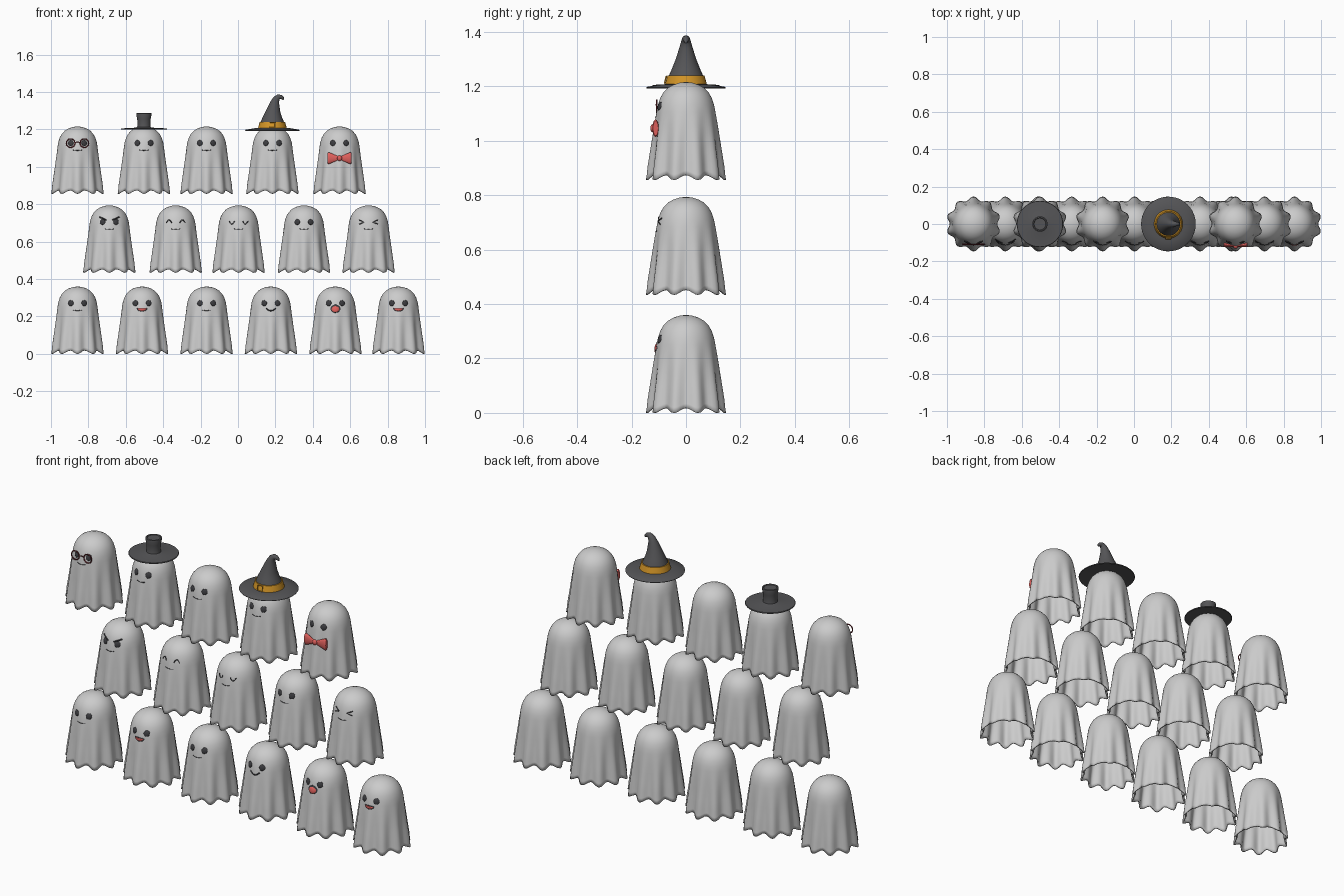
import bpy, bmesh, math
from mathutils import Vector

if "Cube" in bpy.data.objects:
    bpy.data.objects.remove(bpy.data.objects["Cube"])

TAU = math.tau
# ghost profile: height, mean radius, fold depth
PROFILE = [(0.0, .137, .010), (.02, .1345, .0095), (.05, .132, .009), (.1, .126, .007), (.15, .120, .005),
           (.2, .1145, .0025), (.25, .1075, .0005), (.275, .103, 0), (.30, .095, 0), (.32, .084, 0),
           (.338, .067, 0), (.35, .046, 0), (.357, .024, 0), (.36, .0, 0)]


def material(name, c):
    m = bpy.data.materials.new(name)
    m.diffuse_color = (*c, 1)
    m.use_nodes = True
    m.node_tree.nodes["Principled BSDF"].inputs["Base Color"].default_value = m.diffuse_color
    return m


DARK = material("dark", (.045, .045, .05))
HAT = material("hat_cloth", (.09, .09, .095))
RED = material("red", (.75, .12, .11))
MAROON = material("maroon", (.2, .03, .04))
ORANGE = material("orange", (.65, .3, .02))


def finish(name, bm, mat=None, loc=(0, 0, 0), angle=40):
    bmesh.ops.recalc_face_normals(bm, faces=bm.faces)
    me = bpy.data.meshes.new(name)
    bm.to_mesh(me)
    bm.free()
    for p in me.polygons:
        p.use_smooth = True
    me.set_sharp_from_angle(angle=math.radians(angle))
    if mat:
        me.materials.append(mat)
    ob = bpy.data.objects.new(name, me)
    ob.location = loc
    bpy.context.collection.objects.link(ob)
    return ob


def loft(bm, rings, closed=False, caps=True):
    n = len(rings[0])
    pairs = list(zip(rings, rings[1:])) + ([(rings[-1], rings[0])] if closed else [])
    for a, b in pairs:
        for i in range(n):
            j = (i + 1) % n
            bm.faces.new((a[i], a[j], b[j], b[i]))
    if caps and not closed:
        bm.faces.new(rings[0])
        bm.faces.new(rings[-1])


def sweep(name, pts, radii, mat, loc, closed=False, squash=1, n=8):
    """Round tube along a path lying roughly in the xz plane."""
    bm = bmesh.new()
    pts = [Vector(p) for p in pts]
    if isinstance(radii, float):
        radii = [radii] * len(pts)
    rings = []
    for i, p in enumerate(pts):
        if closed:
            t = pts[(i + 1) % len(pts)] - pts[i - 1]
        else:
            t = pts[min(i + 1, len(pts) - 1)] - pts[max(i - 1, 0)]
        side = t.cross(Vector((0, 1, 0))).normalized()
        up = side.cross(t).normalized()
        rings.append([bm.verts.new(p + radii[i] * (math.cos(TAU * k / n) * side
                      + squash * math.sin(TAU * k / n) * up)) for k in range(n)])
    loft(bm, rings, closed)
    return finish(name, bm, mat, loc)


def lathe(name, prof, mat, loc, n=48, closed=False):
    bm = bmesh.new()
    rings = [[bm.verts.new((r * math.cos(TAU * k / n), r * math.sin(TAU * k / n), z))
              for k in range(n)] for r, z in prof]
    loft(bm, rings, closed)
    return finish(name, bm, mat, loc)


def shape(z, theta):
    z = max(0, min(.36, z))
    for (z0, r0, a0), (z1, r1, a1) in zip(PROFILE, PROFILE[1:]):
        if z <= z1:
            f = (z - z0) / (z1 - z0)
            return r0 + f * (r1 - r0) + (a0 + f * (a1 - a0)) * math.cos(10 * (theta + math.pi / 2))


def front(x, z, off=0.0):
    """Point on the front of the ghost, pushed out by off."""
    y = 0
    for _ in range(3):
        r = shape(z, math.atan2(-.1 if y == 0 else y, x))
        y = -math.sqrt(max(r * r - x * x, 1e-6))
    return (x, y - off, z)


def ghost_mesh(n=80):
    bm = bmesh.new()
    rings = []
    for z, r, a in PROFILE[:-1]:
        ring = []
        for k in range(n):
            th = TAU * k / n
            rr = shape(z, th)
            lift = .009 * (1 - math.cos(10 * (th + math.pi / 2))) * max(0, 1 - z / .1)
            ring.append(bm.verts.new((rr * math.cos(th), rr * math.sin(th), z + lift)))
        rings.append(ring)
    loft(bm, rings, caps=False)
    top = bm.verts.new((0, 0, .36))
    for k in range(n):
        bm.faces.new((rings[-1][k], rings[-1][(k + 1) % n], top))
    return bm


def blob(name, cx, cz, rx, rz, loc, mat, depth=.005, top=1.0):
    """Flattened pad that follows the face surface."""
    bm = bmesh.new()
    bmesh.ops.create_uvsphere(bm, u_segments=16, v_segments=10, radius=1)
    for v in bm.verts:
        x, z = cx + rx * v.co.x, cz + rz * v.co.z * (top if v.co.z > 0 else 1)
        v.co = front(x, z, -depth * v.co.y)
    return finish(name, bm, mat, loc)


def line(name, xz, loc, r=.0025, mat=DARK):
    sweep(name, [front(x, z, .001) for x, z in xz], r, mat, loc, n=6)


def arc(cx, cz, w, h, n=9):
    return [(cx + w * (2 * i / (n - 1) - 1), cz + h * (1 - (2 * i / (n - 1) - 1) ** 2)) for i in range(n)]


def face(kind, mouth, loc):
    for s in (-1, 1):
        cx = s * .036
        if kind == "happy":
            line("closed_eye", arc(cx, .266, .014, .016), loc)
        elif kind == "sleepy":
            line("closed_eye", arc(cx, .276, .014, -.016), loc)
        elif kind == "squint":
            line("squint_eye", [(cx + s * .014, .281), (cx, .2755), (cx - s * .014, .27),
                                (cx, .2645), (cx + s * .014, .259)], loc)
        else:
            blob("eye", cx, .271, .0145, .0155, loc, DARK)
            if kind == "angry":
                line("eyebrow", [(cx - s * .02, .281), (cx, .290), (cx + s * .018, .298)], loc, .0035)
    if mouth == "line":
        line("mouth", arc(0, .234, .024, -.003), loc, .0015)
    elif mouth == "smile":
        line("mouth", arc(0, .244, .026, -.014), loc, .003)
    elif mouth == "grin":
        blob("mouth_rim", 0, .242, .029, .016, loc, DARK, .003, .25)
        blob("mouth", 0, .241, .024, .012, loc, RED, .006, .2)
    elif mouth == "open":
        blob("mouth_rim", 0, .241, .027, .022, loc, DARK, .003)
        blob("mouth", 0, .239, .022, .017, loc, RED, .006)


def glasses(loc):
    for s in (-1, 1):
        ring = [(s * .037 + .023 * math.cos(TAU * i / 24), -.108, .27 + .023 * math.sin(TAU * i / 24))
                for i in range(24)]
        sweep("glasses_rim", ring, .003, MAROON, loc, closed=True)
    sweep("glasses_bridge", [(-.014, -.108, .273), (0, -.11, .277), (.014, -.108, .273)], .0025, MAROON, loc)


def top_hat(loc):
    lathe("top_hat", [(.0, .344), (.122, .343), (.124, .346), (.122, .349), (.046, .353), (.036, .356),
                      (.034, .37), (.036, .40), (.041, .424), (.040, .430), (.034, .432), (.031, .428),
                      (.001, .427)], HAT, loc)


def witch_hat(loc):
    lathe("witch_brim", [(.001, .346), (.09, .343), (.144, .336), (.146, .339), (.143, .342),
                         (.09, .351), (.001, .355)], HAT, loc)
    path = [(0, .35, .072), (0, .385, .062), (.001, .41, .051), (.004, .44, .039), (.009, .468, .030),
            (.014, .49, .023), (.022, .508, .018), (.034, .518, .014), (.046, .517, .011),
            (.055, .510, .008), (.060, .502, .002)]
    sweep("witch_cone", [(x, 0, z) for x, z, r in path], [r for x, z, r in path], HAT, loc, n=32)
    lathe("witch_band", [(.070, .35), (.077, .35), (.068, .383), (.061, .383)], ORANGE, loc, closed=True)
    buckle = [(-.014, -.079, .355), (.014, -.079, .355), (.014, -.072, .381), (-.014, -.072, .381)]
    sweep("witch_buckle", buckle, .0028, ORANGE, loc, closed=True)


def bow_tie(loc):
    path = [(.004, .010), (.012, .012), (.03, .020), (.05, .029), (.06, .032), (.064, .027)]
    for s in (-1, 1):
        sweep("bow_wing", [(s * x, -.119 + x * .12, .19) for x, r in path], [r for x, r in path],
              RED, loc, squash=.36, n=20)
    bm = bmesh.new()
    bmesh.ops.create_uvsphere(bm, u_segments=16, v_segments=10, radius=1)
    for v in bm.verts:
        v.co = (.013 * v.co.x, -.122 + .009 * v.co.y, .19 + .015 * v.co.z)
    finish("bow_knot", bm, RED, loc)


# three rows: base height, then (x, eyes, mouth, accessory)
ROWS = [
    (0.0, [(-.858, "dot", "line", None), (-.513, "dot", "grin", None), (-.168, "dot", "line", None),
           (.176, "dot", "smile", None), (.521, "dot", "open", None), (.858, "dot", "grin", None)]),
    (.434, [(-.688, "angry", "line", None), (-.333, "happy", "line", None), (.003, "sleepy", "line", None),
            (.353, "dot", "line", None), (.698, "squint", "line", None)]),
    (.856, [(-.858, "dot", "line", glasses), (-.503, "dot", "line", top_hat), (-.168, "dot", "line", None),
            (.184, "dot", "line", witch_hat), (.543, "dot", None, bow_tie)]),
]
for base, ghosts in ROWS:
    for x, eyes, mouth, extra in ghosts:
        loc = (x, 0, base)
        body = finish("ghost_body", ghost_mesh(), None, loc)
        shell = body.modifiers.new("cloth_thickness", "SOLIDIFY")
        shell.thickness = .007
        shell.offset = -1
        face(eyes, mouth, loc)
        if extra:
            extra(loc)
